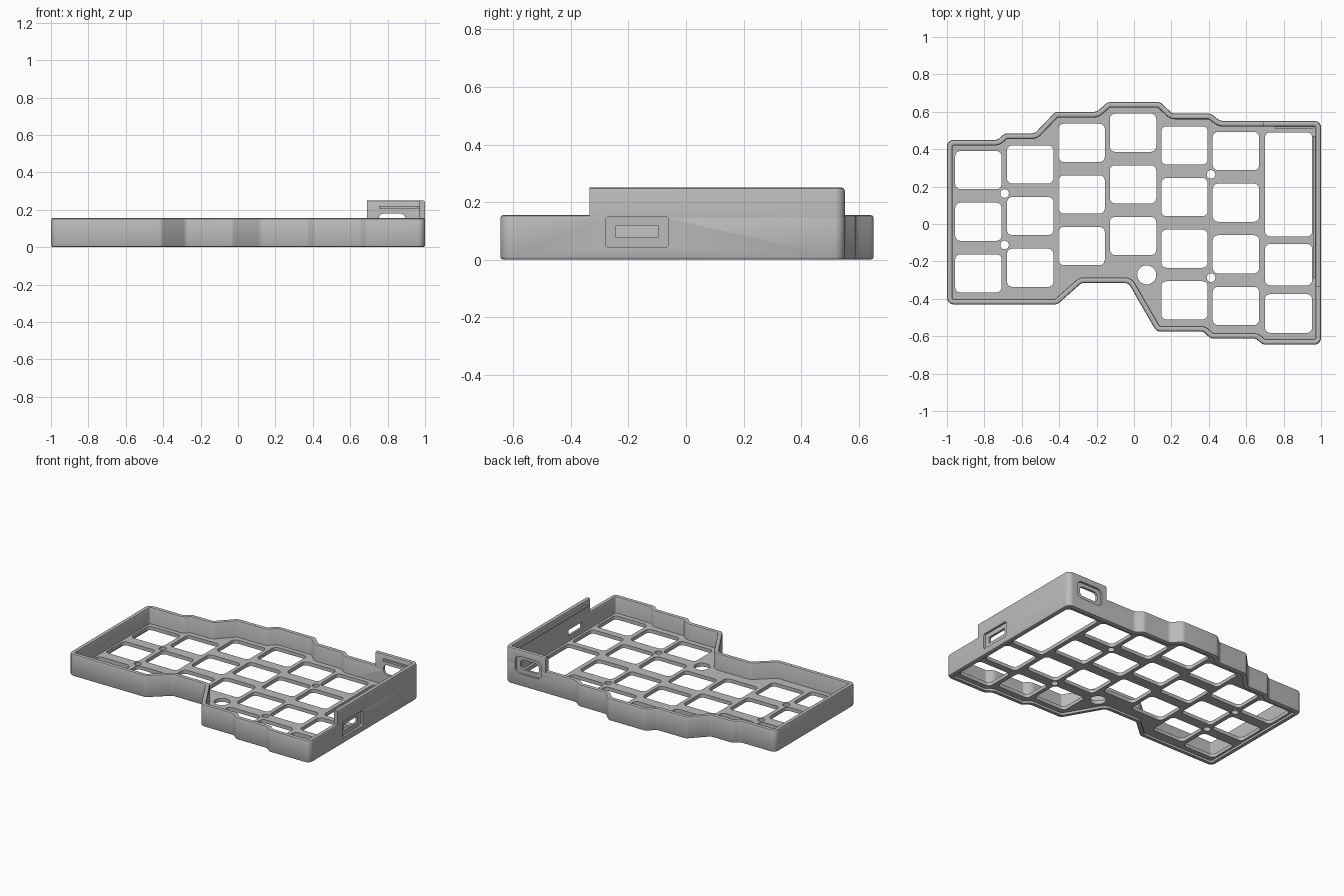
import bpy, bmesh, math
from mathutils import Vector

if "Cube" in bpy.data.objects:
    bpy.data.objects.remove(bpy.data.objects["Cube"], do_unlink=True)

grey = bpy.data.materials.new("case grey")
grey.use_nodes = True
grey.diffuse_color = (0.5, 0.5, 0.5, 1)
grey.node_tree.nodes["Principled BSDF"].inputs["Base Color"].default_value = (0.5, 0.5, 0.5, 1)


def fillet(points, r, closed=True, steps=5):
    """Round every corner of a 2D path with radius r."""
    pts = [Vector(p) for p in points]
    n, out = len(pts), []
    for i, p in enumerate(pts):
        if not closed and i in (0, n - 1):
            out.append(p)
            continue
        a, b = (pts[i - 1] - p).normalized(), (pts[(i + 1) % n] - p).normalized()
        half = a.angle(b) / 2
        centre = p + (a + b).normalized() * (r / math.sin(half))
        cut = r / math.tan(half)
        s, e = p + a * cut - centre, p + b * cut - centre
        for k in range(steps + 1):
            out.append(centre + s.lerp(e, k / steps).normalized() * r)
    return out


def offset(path, d, closed=True):
    """Move a clockwise path inwards by d."""
    n, out = len(path), []
    for i, p in enumerate(path):
        dirs = []
        if closed or i > 0:
            dirs.append(p - path[i - 1])
        if closed or i < n - 1:
            dirs.append(path[(i + 1) % n] - p)
        norms = [Vector((v.y, -v.x)).normalized() for v in dirs]
        a, b = norms[0], norms[-1]
        out.append(p + (a + b) * (d / (1 + a.dot(b))))
    return out


def finish(name, bm):
    bmesh.ops.recalc_face_normals(bm, faces=bm.faces[:])
    mesh = bpy.data.meshes.new(name)
    bm.to_mesh(mesh)
    bm.free()
    ob = bpy.data.objects.new(name, mesh)
    bpy.context.collection.objects.link(ob)
    mesh.materials.append(grey)
    return ob


def sweep(name, path, profile, closed=True):
    """Carry a closed (inset, height) profile along a path."""
    bm = bmesh.new()
    rings = [[bm.verts.new((q.x, q.y, z)) for q in offset(path, d, closed)] for d, z in profile]
    n = len(path)
    for j, ring in enumerate(rings):
        nxt = rings[(j + 1) % len(rings)]
        for i in range(n if closed else n - 1):
            k = (i + 1) % n
            bm.faces.new((ring[i], ring[k], nxt[k], nxt[i]))
    if not closed:
        bm.faces.new([r[0] for r in rings])
        bm.faces.new([r[-1] for r in rings])
    return finish(name, bm)


def rect(x0, x1, y0, y1):
    return [Vector(p) for p in ((x0, y0), (x1, y0), (x1, y1), (x0, y1))]


def prism(name, outline, place, lo, hi):
    """Extrude a 2D outline between lo and hi, placed by a mapping."""
    bm = bmesh.new()
    low = [bm.verts.new(place(p, lo)) for p in outline]
    high = [bm.verts.new(place(p, hi)) for p in outline]
    bm.faces.new(low)
    bm.faces.new(high)
    for i in range(len(low)):
        k = (i + 1) % len(low)
        bm.faces.new((low[i], low[k], high[k], high[i]))
    return finish(name, bm)


def smooth(ob):
    bpy.ops.object.select_all(action='DESELECT')
    ob.select_set(True)
    bpy.context.view_layer.objects.active = ob
    bpy.ops.object.shade_smooth_by_angle(angle=math.radians(32))


# Stepped case outline, clockwise from the back right-hand corner
corners = [(-1, .45), (-.73, .45), (-.69, .485), (-.53, .485), (-.42, .6), (-.2, .6),
           (-.14, .652), (.14, .652), (.205, .59), (.41, .59), (.46, .552), (1, .552),
           (1, -.645), (.69, -.645), (.65, -.612), (.41, -.612), (.37, -.575), (.12, -.575),
           (-.03, -.315), (-.28, -.315), (-.41, -.43), (-1, -.43)]
outline = fillet(corners, .036)

# Outer wall with rounded rim, and the raised corner wall
wall = sweep("outer_wall", outline, [(.01, 0), (.003, .003), (0, .01), (0, .145), (.003, .152), (.01, .155),
                                     (.02, .155), (.027, .152), (.03, .145), (.03, 0)])
corner_path = fillet([(.69, .552), (1, .552), (1, -.335)], .036, closed=False)
raised = sweep("raised_wall", corner_path, [(0, .14), (0, .24), (.003, .247), (.01, .25), (.02, .25),
                                            (.027, .247), (.03, .24), (.03, .14)], closed=False)

# Recessed connector openings through the side and back walls
side = lambda p, t: (t, p.x, p.y)
back = lambda p, t: (p.x, t, p.y)
cutters = [
    prism("side_recess_cutter", fillet(rect(-.28, -.06, .042, .15), .015), side, .985, 1.1),
    prism("side_slot_cutter", fillet(rect(-.245, -.095, .077, .118), .004), side, .9, 1.1),
    prism("back_recess_cutter", fillet(rect(.725, .925, .085, .205), .035), back, .538, .7),
    prism("back_slot_cutter", fillet(rect(.752, .895, .112, .18), .028), back, .45, .7),
]
for ob in (wall, raised):
    bpy.context.view_layer.objects.active = ob
    for c in cutters:
        mod = ob.modifiers.new(c.name, 'BOOLEAN')
        mod.operation, mod.solver, mod.object = 'DIFFERENCE', 'EXACT', c
        bpy.ops.object.modifier_apply(modifier=mod.name)
    smooth(ob)
for c in cutters:
    bpy.data.objects.remove(c, do_unlink=True)

# Key plate: filled outline with key openings and screw holes
KEY_W, KEY_H, PITCH = .248, .204, .276
columns = [(-.832, .288, 3), (-.555, .318, 3), (-.28, .434, 3), (-.005, .488, 3),
           (.27, .42, 4), (.545, .39, 4)]
openings = []
for cx, top, count in columns:
    for k in range(count):
        cy = top - k * PITCH
        openings.append(rect(cx - KEY_W / 2, cx + KEY_W / 2, cy - KEY_H / 2, cy + KEY_H / 2))
openings += [rect(.7, .953, y0, y1) for y0, y1 in ((-.067, .49), (-.328, -.107), (-.582, -.375))]
loops = [offset(outline, .02)] + [fillet(o, .028) for o in openings]
for cx, cy, r in [(.068, -.272, .051), (-.692, .163, .023), (-.692, -.112, .023),
                  (.412, .265, .023), (.412, -.287, .023)]:
    loops.append([Vector((cx + r * math.cos(a * math.tau / 32), cy + r * math.sin(a * math.tau / 32)))
                  for a in range(32)])

curve = bpy.data.curves.new("key_plate_outline", 'CURVE')
curve.dimensions, curve.fill_mode, curve.extrude = '2D', 'BOTH', .0125
for loop in loops:
    spline = curve.splines.new('POLY')
    spline.points.add(len(loop) - 1)
    for pt, q in zip(spline.points, loop):
        pt.co = (q.x, q.y, 0, 1)
    spline.use_cyclic_u = True
helper = bpy.data.objects.new("key_plate_outline", curve)
bpy.context.collection.objects.link(helper)
bpy.context.view_layer.update()
evaluated = helper.evaluated_get(bpy.context.evaluated_depsgraph_get())
plate_mesh = bpy.data.meshes.new_from_object(evaluated)
bm = bmesh.new()
bm.from_mesh(plate_mesh)
bmesh.ops.remove_doubles(bm, verts=bm.verts[:], dist=.0001)
bmesh.ops.translate(bm, verts=bm.verts[:], vec=(0, 0, .0275))
bpy.data.objects.remove(helper, do_unlink=True)
bpy.data.meshes.remove(plate_mesh)
smooth(finish("key_plate", bm))

# Thin retaining ridges inside the raised wall
flat = lambda p, t: (p.x, p.y, t)
prism("back_ridge", rect(.755, .96, .51, .53), flat, .206, .22)
prism("side_ridge", rect(.958, .98, -.29, .47), flat, .206, .22)
